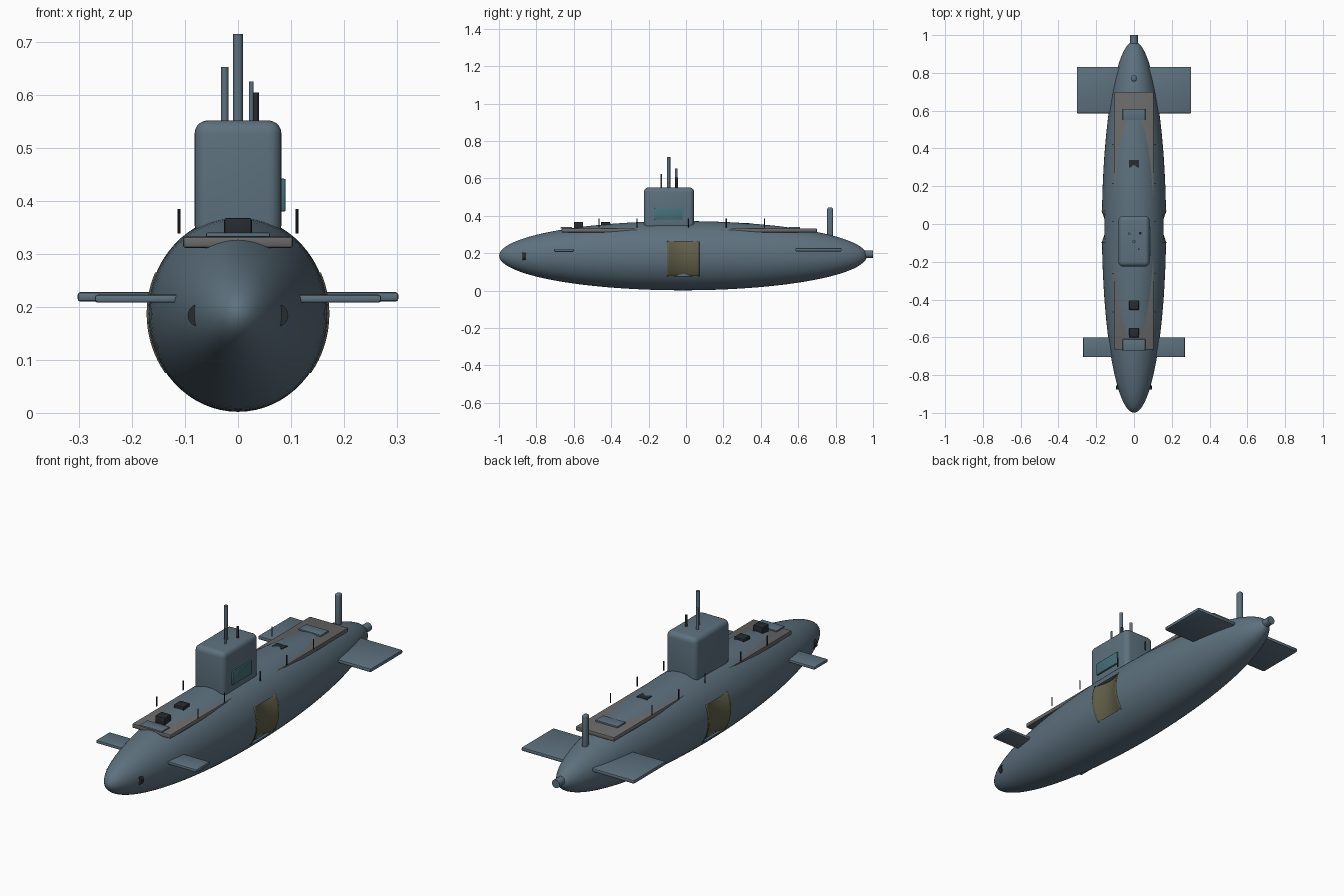
import bpy, bmesh, math
from mathutils import Matrix

if "Cube" in bpy.data.objects:
    bpy.data.objects.remove(bpy.data.objects["Cube"])

HC, HR = (0, -0.016, 0.187), (0.17, 0.983, 0.185)   # hull centre and radii


def mat(name, r, g, b):
    m = bpy.data.materials.new(name)
    m.diffuse_color = (r, g, b, 1)
    m.use_nodes = True
    m.node_tree.nodes["Principled BSDF"].inputs["Base Color"].default_value = m.diffuse_color
    return m


STEEL = mat("steel_blue", 0.11, 0.165, 0.21)
DECK = mat("deck_grey", 0.14, 0.14, 0.14)
OLIVE = mat("olive", 0.12, 0.115, 0.065)
GLASS = mat("teal_glass", 0.06, 0.16, 0.19)
DARK = mat("dark", 0.02, 0.025, 0.03)


def finish(name, bm, m):
    bmesh.ops.recalc_face_normals(bm, faces=bm.faces)
    me = bpy.data.meshes.new(name)
    bm.to_mesh(me)
    bm.free()
    ob = bpy.data.objects.new(name, me)
    bpy.context.collection.objects.link(ob)
    me.materials.append(m)
    return ob


def smooth(ob, angle=35):
    bpy.ops.object.select_all(action='DESELECT')
    ob.select_set(True)
    bpy.context.view_layer.objects.active = ob
    bpy.ops.object.shade_smooth_by_angle(angle=math.radians(angle))


def box(name, x, y, z, m, bevel=0.0, seg=2):
    bm = bmesh.new()
    size = [b - a for a, b in (x, y, z)]
    mid = [(a + b) / 2 for a, b in (x, y, z)]
    bmesh.ops.create_cube(bm, size=1, matrix=Matrix.Translation(mid) @ Matrix.Diagonal((*size, 1)))
    if bevel:
        bmesh.ops.bevel(bm, geom=bm.edges[:], offset=bevel, segments=seg, profile=0.5, affect='EDGES')
    ob = finish(name, bm, m)
    if bevel:
        smooth(ob)
    return ob


def rod(name, mid, r, length, m, axis='Z', sides=24):
    rot = Matrix.Rotation(math.pi / 2, 4, 'X') if axis == 'Y' else Matrix.Identity(4)
    bm = bmesh.new()
    bmesh.ops.create_cone(bm, cap_ends=True, segments=sides, radius1=r, radius2=r, depth=length,
                          matrix=Matrix.Translation(mid) @ rot)
    ob = finish(name, bm, m)
    smooth(ob)
    return ob


# hull: long ellipsoid
bm = bmesh.new()
bmesh.ops.create_uvsphere(bm, u_segments=64, v_segments=48, radius=1,
                          matrix=Matrix.Translation(HC) @ Matrix.Diagonal((*HR, 1))
                          @ Matrix.Rotation(math.pi / 2, 4, 'X'))
hull = finish("hull", bm, STEEL)

# side bays: pocket in the hull lined with a dished olive panel
Y0, Y1, Z0, Z1, N = -0.10, 0.07, 0.075, 0.265, 16
for side, s in (("left", -1), ("right", 1)):
    cut = box("bay_cutter_" + side, sorted((s * 0.125, s * 0.25)), (Y0 + .003, Y1 - .003),
              (Z0 + .003, Z1 - .003), DARK)
    cut.hide_render = True
    cut.hide_viewport = True
    mod = hull.modifiers.new("bay", 'BOOLEAN')
    mod.operation = 'DIFFERENCE'
    mod.solver = 'EXACT'
    mod.object = cut
    bm = bmesh.new()
    rows = []
    for i in range(N + 1):
        y = Y0 + (Y1 - Y0) * i / N
        row = []
        for j in range(N + 1):
            z = Z0 + (Z1 - Z0) * j / N
            q = 1 - ((y - HC[1]) / HR[1]) ** 2 - ((z - HC[2]) / HR[2]) ** 2
            x = HR[0] * math.sqrt(q) + 0.003 - 0.022 * math.sin(math.pi * i / N)
            row.append(bm.verts.new((s * x, y, z)))
        rows.append(row)
    for a, b in zip(rows, rows[1:]):
        for j in range(N):
            bm.faces.new((a[j], b[j], b[j + 1], a[j + 1]))
    panel = finish("bay_panel_" + side, bm, OLIVE)
    sol = panel.modifiers.new("thickness", 'SOLIDIFY')
    sol.thickness = 0.006
    sol.offset = -1 if panel.data.polygons[0].normal.x * s > 0 else 1
    smooth(panel)
smooth(hull)

# deck slab, mostly sunk in the hull
box("deck", (-0.104, 0.104), (-0.665, 0.70), (0.311, 0.333), DECK, 0.006)
box("front_deck_plate", (-0.06, 0.06), (-0.67, -0.61), (0.332, 0.34), STEEL, 0.002)
box("rear_deck_plate", (-0.06, 0.06), (0.55, 0.61), (0.332, 0.341), STEEL, 0.002)
box("front_hatch", (-0.026, 0.026), (-0.60, -0.55), (0.33, 0.368), DARK, 0.004)
box("mid_hatch", (-0.026, 0.026), (-0.455, -0.405), (0.335, 0.367), DARK, 0.004)
box("rear_hatch", (-0.027, 0.027), (0.298, 0.34), (0.335, 0.3612), DARK)

# sail with window
box("sail", (-0.082, 0.082), (-0.225, 0.043), (0.33, 0.552), STEEL, 0.025, 5)
box("sail_window", (0.076, 0.09), (-0.168, -0.018), (0.38, 0.442), GLASS, 0.003)

# masts
for name, x, y, r, top, m in (("periscope", 0, -0.093, 0.009, 0.715, STEEL),
                              ("radar_mast", -0.025, -0.052, 0.007, 0.653, STEEL),
                              ("antenna", 0.025, -0.133, 0.0045, 0.625, STEEL),
                              ("snorkel", 0.033, -0.049, 0.0065, 0.605, DARK)):
    rod(name, (x, y, (0.53 + top) / 2), r, top - 0.53, m)

# mirrored planes, bow ports and rail posts
for side, s in (("left", -1), ("right", 1)):
    box("bow_plane_" + side, sorted((s * 0.07, s * 0.27)), (-0.705, -0.60), (0.208, 0.223), STEEL, 0.005)
    box("stern_plane_" + side, sorted((s * 0.07, s * 0.303)), (0.585, 0.832), (0.21, 0.228), STEEL, 0.006)
    rod("bow_port_" + side, (s * 0.074, -0.865, 0.184), 0.021, 0.02, DARK, 'Y')
    for i, y in enumerate((-0.465, -0.262, 0.013, 0.215, 0.42)):
        rod(f"rail_post_{side}_{i}", (s * 0.111, y, 0.362), 0.003, 0.046, DARK, sides=10)

# rudder and tail shaft
box("rudder", (-0.013, 0.013), (0.755, 0.786), (0.25, 0.445), STEEL, 0.009, 3)
rod("tail_shaft", (0, 0.97, 0.195), 0.02, 0.06, STEEL, 'Y')
